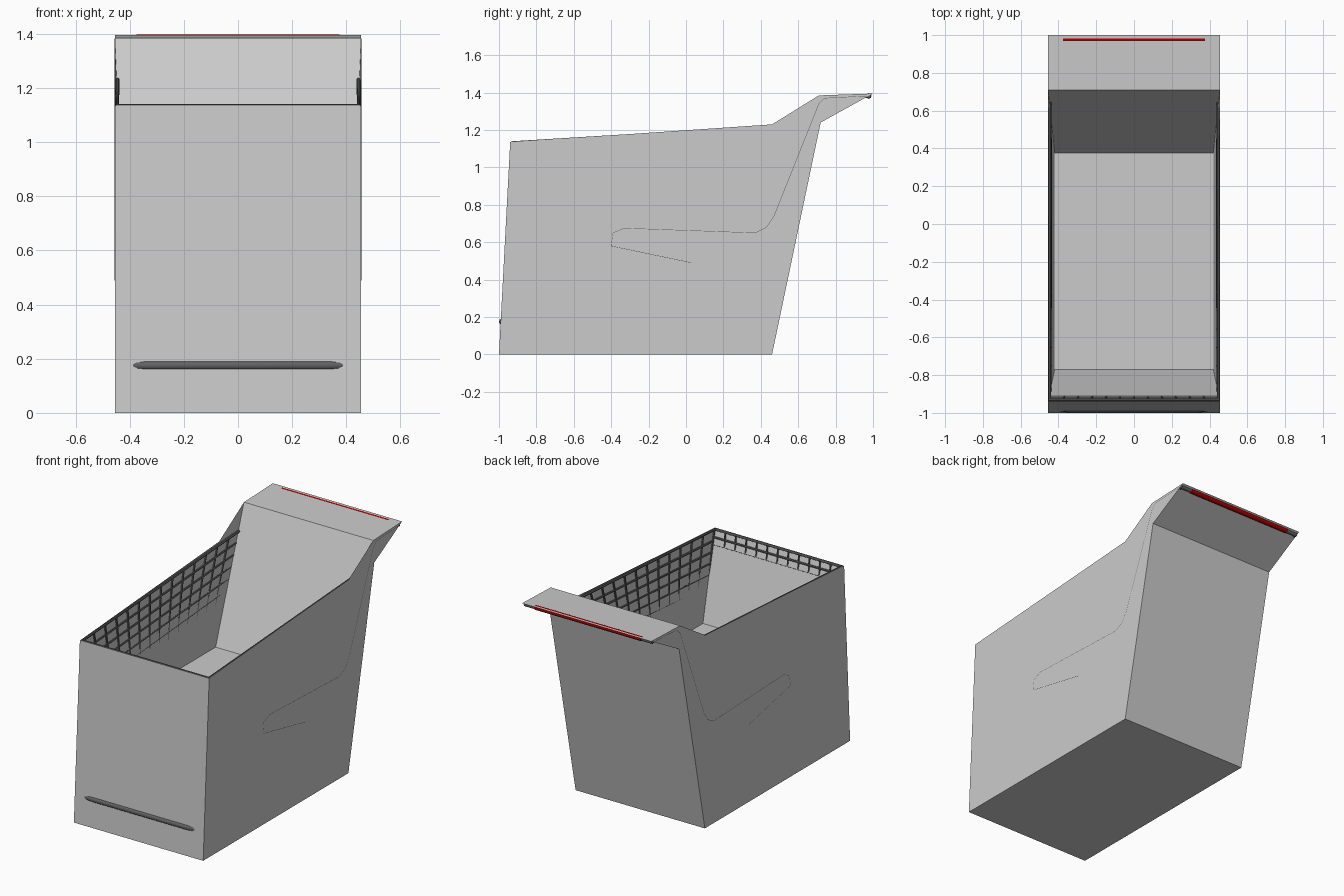
import bpy, bmesh, math

if "Cube" in bpy.data.objects:
    bpy.data.objects.remove(bpy.data.objects["Cube"])

def material(name, rgb):
    m = bpy.data.materials.new(name)
    m.diffuse_color = (*rgb, 1)
    m.use_nodes = True
    m.node_tree.nodes["Principled BSDF"].inputs["Base Color"].default_value = m.diffuse_color
    return m

DARK = material("dark_metal", (0.12, 0.12, 0.12))
RED = material("red_grip", (0.4, 0.0, 0.0))

def tubes(name, paths, r, mat, res=1):
    """Turn a list of point paths into one round-bar mesh."""
    cu = bpy.data.curves.new(name + "_path", 'CURVE')
    cu.dimensions = '3D'
    cu.bevel_depth = r
    cu.bevel_resolution = res
    cu.use_fill_caps = True
    for pts in paths:
        s = cu.splines.new('POLY')
        s.points.add(len(pts) - 1)
        for p, co in zip(s.points, pts):
            p.co = (*co, 1)
    tmp = bpy.data.objects.new(name + "_tmp", cu)
    bpy.context.collection.objects.link(tmp)
    deps = bpy.context.evaluated_depsgraph_get()
    me = bpy.data.meshes.new_from_object(tmp.evaluated_get(deps))
    bpy.data.objects.remove(tmp)
    me.materials.clear()
    me.materials.append(mat)
    ob = bpy.data.objects.new(name, me)
    bpy.context.collection.objects.link(ob)
    bpy.ops.object.select_all(action='DESELECT')
    ob.select_set(True)
    bpy.context.view_layer.objects.active = ob
    bpy.ops.object.shade_smooth_by_angle(angle=math.radians(50))
    return ob

# Basket shell: side outline extruded across x, with a tapered well inside
W, WI = 0.455, 0.42
outline = [(-1, 0), (0.46, 0), (0.72, 1.24), (1.0, 1.395),
           (0.71, 1.385), (0.46, 1.23), (-0.94, 1.135)]
well = [(-0.77, 0.6), (0.375, 0.6)]
bm = bmesh.new()
L, R, FL, FR = [[bm.verts.new((x, y, z)) for y, z in prof] for x, prof in
                ((-W, outline), (W, outline), (-WI, well), (WI, well))]
bm.faces.new(L)
bm.faces.new(R)
for i in (0, 1, 2, 3, 6):
    j = (i + 1) % 7
    bm.faces.new((L[i], L[j], R[j], R[i]))
for S, F in ((L, FL), (R, FR)):
    bm.faces.new((S[6], S[5], F[1], F[0]))
    bm.faces.new((S[5], S[4], F[1]))
bm.faces.new((L[6], R[6], FR[0], FL[0]))
bm.faces.new((L[4], R[4], FR[1], FL[1]))
bm.faces.new((FL[0], FL[1], FR[1], FR[0]))
bmesh.ops.recalc_face_normals(bm, faces=bm.faces)
me = bpy.data.meshes.new("basket_shell")
bm.to_mesh(me)
bm.free()
bpy.context.collection.objects.link(bpy.data.objects.new("basket_shell", me))

# Wire mesh lining the side walls: t runs front to back, d is depth below rim
def side_point(s, t, d):
    y0 = -0.925 + 1.585 * t
    y1 = -0.77 + 1.15 * t
    y = y0 + (y1 - y0) * d / 0.6
    z = 1.13 + 0.1 * t - d
    return (s * (0.447 - 0.02 * d), y, z)

wires = []
for s in (-1, 1):
    for i in range(15):
        wires.append([side_point(s, i / 14, 0), side_point(s, i / 14, 0.42)])
    for k in range(1, 7):
        wires.append([side_point(s, 0, k * 0.065), side_point(s, 1, k * 0.065)])

# Wire mesh on the front wall
for i in range(-5, 6):
    x = i * 0.074
    wires.append([(x, -0.924, 1.13), (x, -0.914, 1.03)])
for d in (0.045, 0.09):
    wires.append([(-0.44, -0.924 + 0.1 * d, 1.13 - d), (0.44, -0.924 + 0.1 * d, 1.13 - d)])
tubes("wire_mesh", wires, 0.006, DARK)

# Top rim bar
tubes("top_rim", [[(-0.446, 0.67, 1.23), (-0.446, -0.93, 1.132),
                   (0.446, -0.93, 1.132), (0.446, 0.67, 1.23)]], 0.009, DARK)

# Frame bars, barely proud of the side walls
frame = [(0.97, 1.382), (0.74, 1.37), (0.71, 1.34), (0.47, 0.74), (0.43, 0.68), (0.37, 0.65),
         (-0.33, 0.675), (-0.39, 0.65), (-0.40, 0.58), (0.03, 0.49)]
tubes("side_frame", [[(s * 0.4445, y, z) for y, z in frame] for s in (-1, 1)],
      0.011, DARK, 2)

# Push handle and red grip
tubes("handle_bar", [[(-0.45, 0.977, 1.382), (0.45, 0.977, 1.382)]], 0.012, DARK, 2)
tubes("handle_grip", [[(-0.375, 0.977, 1.382), (0.375, 0.977, 1.382)]], 0.015, RED, 2)

# Front bumper bar with ends curving into the wall
tubes("front_bumper", [[(-0.385, -0.975, 0.175), (-0.34, -0.983, 0.175),
                        (0.34, -0.983, 0.175), (0.385, -0.975, 0.175)]], 0.017, DARK, 3)
